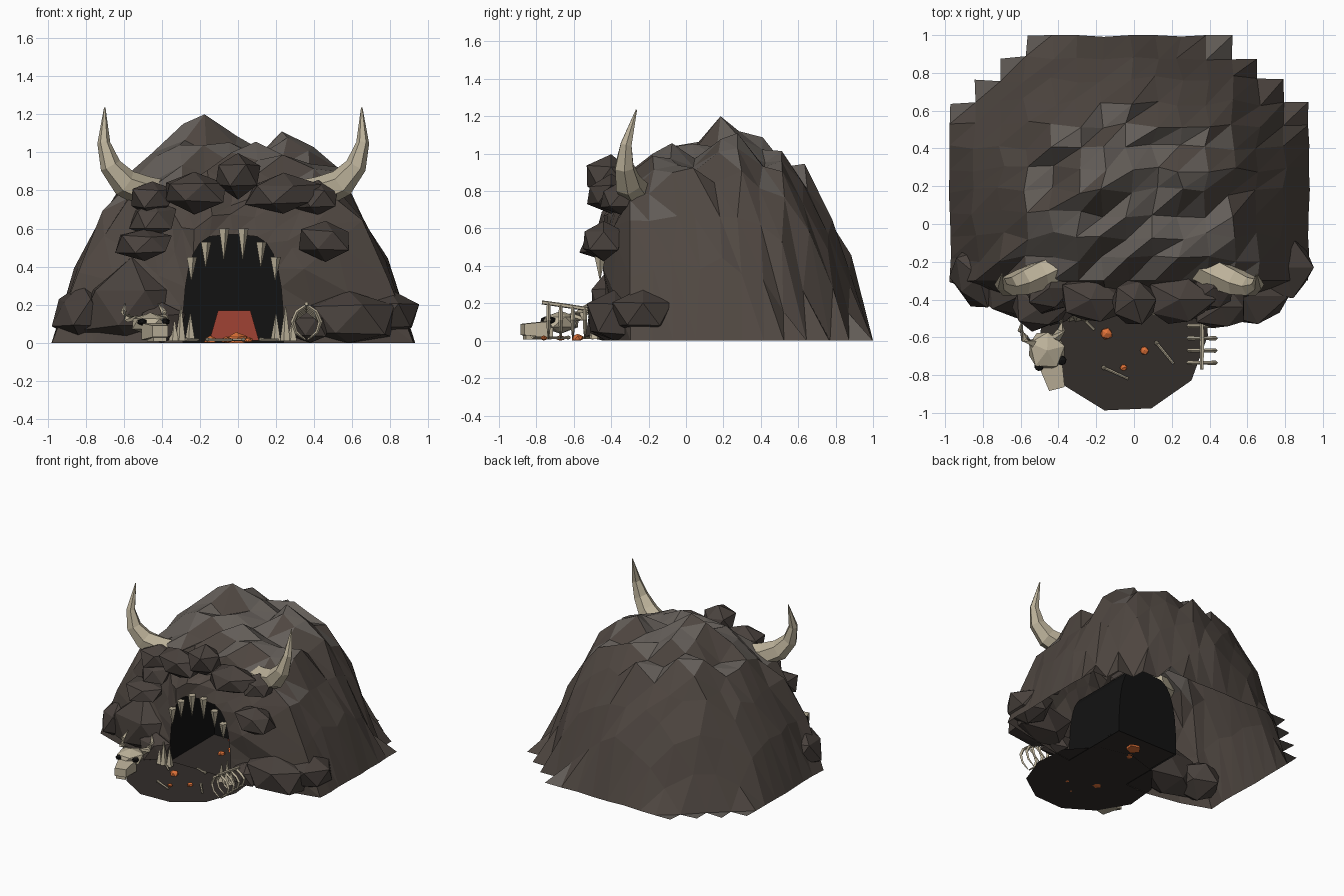
import bpy, bmesh, math, random
from mathutils import Vector, Matrix

if "Cube" in bpy.data.objects:
    bpy.data.objects.remove(bpy.data.objects["Cube"])

random.seed(7)
CX = -0.025  # symmetry axis of the lair


def mat(name, r, g, b):
    m = bpy.data.materials.new(name)
    m.diffuse_color = (r, g, b, 1)
    m.use_nodes = True
    m.node_tree.nodes["Principled BSDF"].inputs["Base Color"].default_value = m.diffuse_color
    return m


ROCK = mat("rock", 0.080, 0.064, 0.054)
TOP = mat("rock_top", 0.125, 0.110, 0.098)
DARKROCK = mat("dark_rock", 0.066, 0.053, 0.046)
BLACK = mat("cave_black", 0.006, 0.006, 0.006)
SOIL = mat("soil", 0.032, 0.026, 0.023)
BONE = mat("bone", 0.50, 0.44, 0.32)
EMBER = mat("ember", 0.75, 0.17, 0.04)
GLOW = mat("glow", 0.32, 0.05, 0.03)


def finish(name, bm, *mats):
    me = bpy.data.meshes.new(name)
    bm.to_mesh(me)
    bm.free()
    for m in mats:
        me.materials.append(m)
    ob = bpy.data.objects.new(name, me)
    bpy.context.collection.objects.link(ob)
    return ob


def jit(a):
    return random.uniform(-a, a)


def rock(name, c, s, m=DARKROCK, sub=1, rough=0.18):
    bm = bmesh.new()
    bmesh.ops.create_icosphere(bm, subdivisions=sub, radius=1.1 if m == DARKROCK else 1)
    for v in bm.verts:
        k = 1 + jit(rough)
        v.co = Vector([c[i] + s[i] * v.co[i] * k for i in range(3)])
        v.co.z = max(v.co.z, 0)
    return finish(name, bm, m)


def tube(name, pts, radii, sides=6, m=BONE):
    """Faceted tapered sweep along a path."""
    bm = bmesh.new()
    pts = [Vector(p) for p in pts]
    rings = []
    for i, p in enumerate(pts):
        t = (pts[min(i + 1, len(pts) - 1)] - pts[max(i - 1, 0)]).normalized()
        ref = Vector((0, 1, 0)) if abs(t.y) < 0.8 else Vector((0, 0, 1))
        a = t.cross(ref).normalized()
        b = t.cross(a)
        rings.append([bm.verts.new(p + radii[i] * (math.cos(q) * a + math.sin(q) * b))
                      for q in (2 * math.pi * k / sides for k in range(sides))])
    for r0, r1 in zip(rings, rings[1:]):
        for k in range(sides):
            j = (k + 1) % sides
            bm.faces.new((r0[k], r0[j], r1[j], r1[k]))
    bm.faces.new(rings[0])
    bm.faces.new(rings[-1])
    bmesh.ops.recalc_face_normals(bm, faces=bm.faces)
    return finish(name, bm, m)


# mound: jittered height field, open underneath, with stepped outline
NX, NY = 14, 11
X0, DX, Y0, DY = -0.975, 1.9 / NX, -0.30, 1.3 / NY


def dist(x, y):
    return math.hypot((x - CX) / 0.95, max(0, y - 0.2) / 0.8)


def height(x, y):
    h = 1.03 * max(0, 1 - min(dist(x, y), 1) ** 3.3)
    return h * (1 - 0.12 * (max(0, 0.1 - y) / 0.4) ** 2)


bm = bmesh.new()
grid = {}
for j in range(NY + 1):
    for i in range(NX + 1):
        x, y = X0 + i * DX, Y0 + j * DY
        h = height(x, y)
        if h > 0.02:
            h = min(h * (1 + jit(0.09)), 1.09)
            if 0 < j:
                x, y = x + jit(0.022), y + jit(0.022)
        else:
            h = 0
            x, y = x + jit(0.006), min(1, y + jit(0.01))
        grid[i, j] = bm.verts.new((x, y, h))
for key, z in (((5, 4), 1.15), ((6, 4), 1.20), ((9, 5), 1.11), ((6, 5), 1.12), ((5, 2), 1.04), ((7, 1), 1.0)):
    grid[key].co.z = z
for j in range(NY):
    for i in range(NX):
        if dist(X0 + (i + .5) * DX, Y0 + (j + .5) * DY) < 1.08:
            a, b, c, d = grid[i, j], grid[i + 1, j], grid[i + 1, j + 1], grid[i, j + 1]
            for f in ((a, b, c), (a, c, d)):
                f = bm.faces.new(f)
                f.normal_update()
                f.material_index = int(f.normal.z > 0.65)

# cliff front running from the mound edge to the cave arch
arch = []
for i in range(NX + 1):
    a = math.pi * (1 - i / NX)
    c, s = math.cos(a), max(0, math.sin(a))
    arch.append((CX + 0.265 * math.copysign(abs(c) ** 0.5, c), 0.57 * s ** 0.8))
inner = [bm.verts.new((x, -0.43, z)) for x, z in arch]
rings = [[grid[i, 0] for i in range(NX + 1)]]
for k, y in ((0.35, -0.36), (0.7, -0.42)):
    ring = []
    for i in range(NX + 1):
        p = grid[i, 0].co.lerp(inner[i].co, k)
        end = i in (0, NX)
        ring.append(bm.verts.new((p.x + jit(0.02), y + jit(0.035), 0 if end else p.z + jit(0.03))))
    rings.append(ring)
rings.append(inner)
for r0, r1 in zip(rings, rings[1:]):
    for i in range(NX):
        bm.faces.new((r0[i + 1], r0[i], r1[i]))
        bm.faces.new((r0[i + 1], r1[i], r1[i + 1]))
bmesh.ops.delete(bm, geom=[v for v in bm.verts if not v.link_faces], context='VERTS')
finish("mound", bm, ROCK, TOP)

# cave tunnel and back wall
bm = bmesh.new()
fr = [bm.verts.new((x, -0.43, z)) for x, z in arch]
bk = [bm.verts.new((x, 0.12, z)) for x, z in arch]
for i in range(NX):
    bm.faces.new((fr[i], fr[i + 1], bk[i + 1], bk[i]))
bm.faces.new(bk)
finish("cave_tunnel", bm, BLACK)

# cave floor and trampled ground
bm = bmesh.new()
bm.faces.new([bm.verts.new(p) for p in ((CX - .265, -.43, .012), (CX + .265, -.43, .012),
                                        (CX + .265, .12, .012), (CX - .265, .12, .012))])
finish("cave_floor", bm, SOIL)
bm = bmesh.new()
bmesh.ops.create_circle(bm, cap_ends=True, segments=11, radius=0.455,
                        matrix=Matrix.Translation((-0.05, -0.545, 0.004)) @ Matrix.Rotation(-1.67, 4, 'Z'))
for v in bm.verts:
    v.co.x += jit(.015)
    v.co.y = max(-1, v.co.y)
finish("ground_patch", bm, SOIL)

# glow on the back wall
bm = bmesh.new()
bm.faces.new([bm.verts.new(p) for p in ((-.15, .09, .013), (.11, .09, .013), (.065, .11, .17), (-.105, .11, .17))])
finish("fire_glow", bm, GLOW)

# boulders: centre, half sizes
for n, c, s in (
    ("base_boulder_left", (-.56, -.36, .18), (.26, .17, .21)),
    ("base_boulder_left_outer", (-.82, -.28, .16), (.14, .16, .13)),
    ("base_boulder_left_inner", (-.40, -.44, .09), (.12, .09, .12)),
    ("base_boulder_right", (.58, -.38, .12), (.25, .16, .16)),
    ("base_boulder_right_outer", (.79, -.23, .14), (.17, .17, .13)),
    ("base_boulder_right_inner", (.38, -.43, .08), (.11, .10, .10)),
    ("cheek_left", (-.49, -.44, .52), (.14, .12, .085)),
    ("cheek_left_upper", (-.45, -.37, .65), (.11, .10, .09)),
    ("cheek_right", (.46, -.44, .54), (.14, .12, .10)),
    ("brow_left", (-.23, -.40, .79), (.18, .13, .10)),
    ("brow_centre", (0, -.40, .88), (.12, .12, .10)),
    ("brow_right", (.24, -.40, .78), (.18, .13, .095)),
    ("brow_left_outer", (-.45, -.34, .76), (.12, .12, .09)),
    ("brow_right_outer", (.42, -.34, .76), (.12, .12, .09)),
):
    rock(n, c, s)

for s, side in ((-1, "left"), (1, "right")):
    # great horns
    path = ((.36, -.23, .78), (.46, -.27, .79), (.57, -.31, .84), (.645, -.33, .93), (.68, -.32, 1.05), (.675, -.265, 1.235))
    tube("great_horn_" + side, [(CX + s * x, y, z) for x, y, z in path], (.075, .085, .075, .056, .034, .004))
    # teeth: offset, base height, tip height
    for k, (x, z0, z1) in enumerate(((.05, .60, .44), (.145, .53, .40), (.22, .45, .33),
                                     (.225, .01, .15), (.275, .01, .19), (.31, .01, .11))):
        y = -.46 - (.03 if z1 > z0 else 0)
        tube(f"tooth_{side}_{k}", ((CX + s * x, y, z0), (CX + s * x, y, z1)), (.03, .003), 5)

# beast skull, turned on the ground
T = Matrix.Translation((-0.46, -0.67, 0)) @ Matrix.Rotation(0.25, 4, 'Z')


def placed(ob):
    ob.matrix_world = T
    return ob


placed(rock("skull_cranium", (0, 0, .10), (.105, .115, .06), BONE, 1, .06))
bm = bmesh.new()
bmesh.ops.create_cube(bm, size=1)
for v in bm.verts:
    w = .085 if v.co.y < 0 else .13
    v.co = Vector((v.co.x * w, -.135 + v.co.y * .15, .06 + v.co.z * (.06 if v.co.y < 0 else .09)))
placed(finish("skull_snout", bm, BONE))
bm = bmesh.new()
bmesh.ops.create_cube(bm, size=1, matrix=Matrix.Translation((0, -.13, .018)) @ Matrix.Diagonal((.07, .14, .025, 1)))
placed(finish("skull_jaw", bm, BONE))
for s in (-1, 1):
    placed(rock("skull_eye", (s * .062, -.07, .11), (.028, .028, .02), BLACK, 1, 0))
    placed(tube("skull_horn", [(s * x, y, z) for x, y, z in ((.06, .05, .12), (.10, .09, .13), (.11, .14, .16), (.09, .185, .205))],
                (.028, .024, .016, .002), 5))

# rib cage
tube("spine", ((.36, -.50, .165), (.36, -.63, .185), (.36, -.77, .205)), (.011, .012, .011), 5)
for k in range(4):
    y = -.54 - k * .065
    zt = .17 + k * .009
    for s in (-1, 1):
        tube("rib", [(.36 + s * x, y, z) for x, z in ((0, zt), (.05, zt - .035), (.072, .11), (.055, .055), (.005, .015))],
             (.009, .011, .012, .009, .004), 4)

# loose bones with knuckle ends
for x0, y0, x1, y1 in ((-.27, -.50, -.21, -.56), (-.16, -.76, -.03, -.82), (.12, -.63, .21, -.74), (.03, -.45, -.06, -.42)):
    tube("loose_bone", ((x0, y0, .016), (x1, y1, .016)), (.008, .007), 5)
    rock("bone_knuckle", (x0, y0, .017), (.014, .014, .012), BONE, 1, 0)

# embers
for x, y, r in ((-.145, -.58, .034), (.055, -.67, .024), (-.055, -.76, .02), (-.01, -.02, .06), (-.06, -.12, .03)):
    rock("ember", (x, y, .014), (r, r, r * .7), EMBER, 1, .1)
